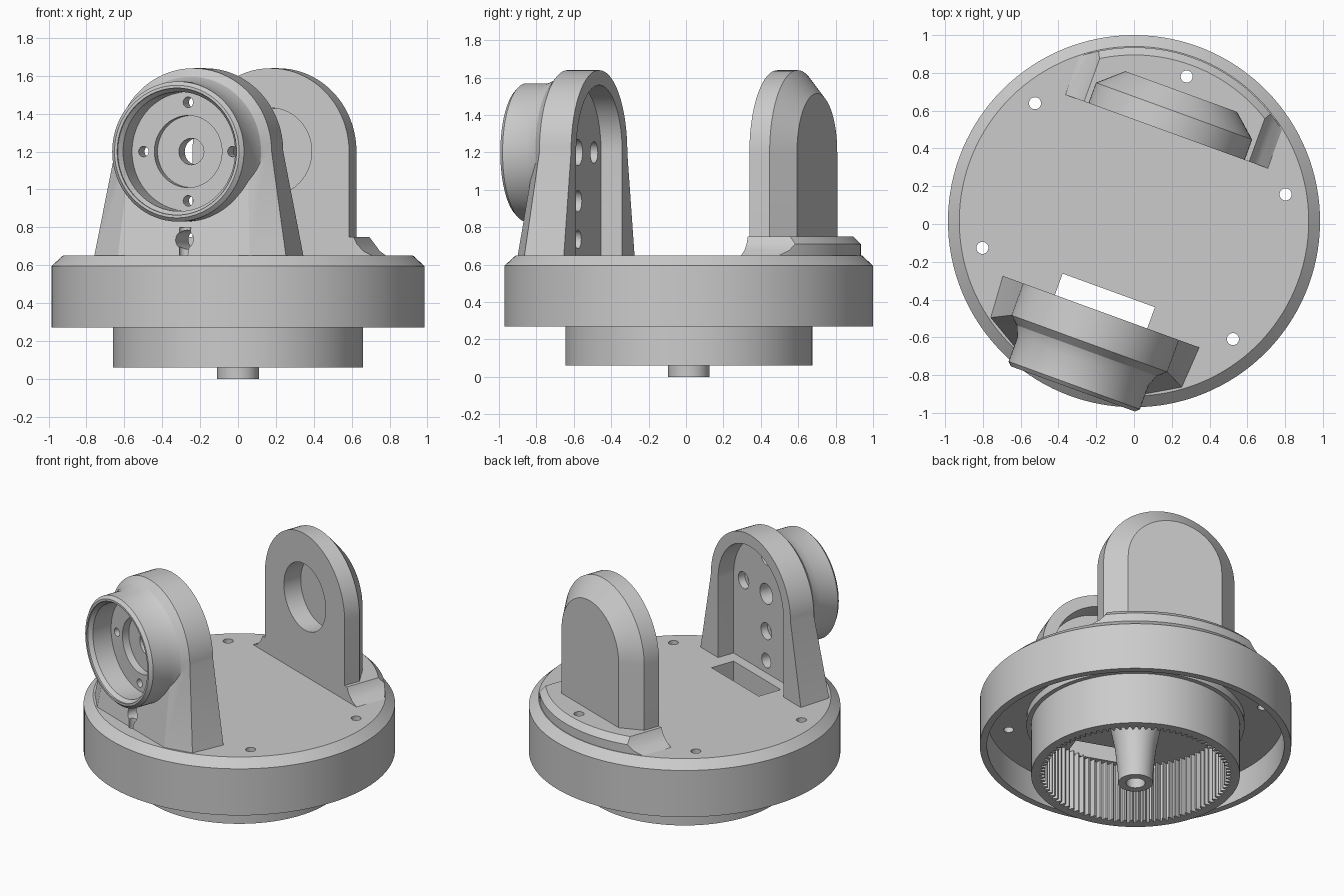
import bpy, bmesh
from math import sin, cos, pi, radians
from mathutils import Matrix

cube = bpy.data.objects.get("Cube")
if cube:
    bpy.data.objects.remove(cube, do_unlink=True)

grey = bpy.data.materials.new("plain grey")
grey.use_nodes = True
colour = (0.6, 0.6, 0.6, 1)
grey.diffuse_color = colour
grey.node_tree.nodes["Principled BSDF"].inputs["Base Color"].default_value = colour

# Everything is built square, then turned to the final heading
PLACE = Matrix.Translation((0, 0.015, 0)) @ Matrix.Rotation(radians(-20), 4, "Z")
AXIS_Z = 1.2
FLOOR = 0.65


def skin(name, rings, closed=False):
    """Solid through rings of equal point count, capped or joined end to end."""
    bm = bmesh.new()
    loops = [[bm.verts.new(PLACE @ Matrix.Translation(p).translation) for p in r] for r in rings]
    n = len(loops[0])
    pairs = list(zip(loops, loops[1:]))
    if closed:
        pairs.append((loops[-1], loops[0]))
    else:
        bm.faces.new(loops[0])
        bm.faces.new(loops[-1])
    for a, b in pairs:
        for i in range(n):
            j = (i + 1) % n
            bm.faces.new((a[i], a[j], b[j], b[i]))
    bmesh.ops.recalc_face_normals(bm, faces=bm.faces)
    mesh = bpy.data.meshes.new(name)
    bm.to_mesh(mesh)
    bm.free()
    mesh.materials.append(grey)
    obj = bpy.data.objects.new(name, mesh)
    bpy.context.collection.objects.link(obj)
    return obj


def flat_ring(r, z, x=0, y=0, n=96):
    return [(x + r * cos(2 * pi * i / n), y + r * sin(2 * pi * i / n), z) for i in range(n)]


def upright_ring(r, y, x=0, z=AXIS_Z, n=64):
    return [(x + r * cos(2 * pi * i / n), y, z + r * sin(2 * pi * i / n)) for i in range(n)]


def turned(name, profile, n=96):
    return skin(name, [flat_ring(r, z, n=n) for r, z in profile])


def barrel(name, profile, x=0, z=AXIS_Z, n=64):
    return skin(name, [upright_ring(r, y, x, z, n) for r, y in profile])


def arch(r, y, bottom, n=40):
    """Round-topped outline standing across the axis."""
    top = [(r * cos(pi * i / n), y, AXIS_Z + r * sin(pi * i / n)) for i in range(n + 1)]
    return top + [(-r, y, bottom), (r, y, bottom)]


def combine(target, tool, operation="DIFFERENCE"):
    mod = target.modifiers.new("cut", "BOOLEAN")
    mod.operation = operation
    mod.solver = "EXACT"
    mod.object = tool
    bpy.context.view_layer.objects.active = target
    bpy.ops.object.modifier_apply(modifier=mod.name)
    bpy.data.objects.remove(tool, do_unlink=True)


# Hollow turntable with a chamfered rim
base = turned("turntable", [(0.94, 0.47), (0.94, 0.27), (0.985, 0.27),
                            (0.985, 0.595), (0.925, FLOOR)], 128)

# Cable slot behind the front bracket
slot = [(-0.26, -0.39), (0.26, -0.39), (0.26, -0.56), (-0.26, -0.56)]
combine(base, skin("slot_cutter", [[(x, y, z) for x, y in slot] for z in (0.4, 0.8)]))

# Internal ring gear, its collar and the hollow centre post
TEETH = 90
count = TEETH * 4


def tooth_ring(z):
    ring = []
    for i in range(count):
        r = 0.575 if i % 4 < 2 else 0.605
        ring.append((r * cos(2 * pi * i / count), r * sin(2 * pi * i / count), z))
    return ring


gear = skin("ring_gear", [flat_ring(0.66, 0.06, n=count), flat_ring(0.66, 0.48, n=count),
                          tooth_ring(0.48), tooth_ring(0.06)], closed=True)
collar = skin("gear_collar", [flat_ring(0.69, 0.42), flat_ring(0.69, 0.48),
                              flat_ring(0.65, 0.48), flat_ring(0.65, 0.42)], closed=True)
post = turned("centre_post", [(0.06, 0.35), (0.06, 0), (0.11, 0), (0.112, 0.08),
                              (0.13, 0.25), (0.16, 0.4), (0.19, 0.48)], 48)

# Front bracket: tapered foot, round head and motor boss
foot_low = [(0.555, -0.51), (0.54, -0.74), (0.37, -0.84)]
foot_high = [(0.44, -0.51), (0.44, -0.69), (0.33, -0.755)]


def mirrored(half, z):
    return [(x, y, z) for x, y in half] + [(-x, y, z) for x, y in reversed(half)]


front = skin("front_bracket", [mirrored(foot_low, FLOOR - 0.01), mirrored(foot_high, AXIS_Z)])
combine(front, barrel("head", [(0.44, -0.51), (0.44, -0.69), (0.395, -0.73), (0.37, -0.79),
                               (0.37, -0.925), (0.35, -0.945)], n=96), "UNION")

# Motor seat, stepped recess and shaft hole
combine(front, barrel("seat_cutter", [(0.335, -1), (0.335, -0.935), (0.315, -0.91),
                                      (0.315, -0.77)], n=96))
combine(front, barrel("recess_cutter", [(0.19, -0.8), (0.19, -0.72)]))
combine(front, barrel("shaft_cutter", [(0.07, -0.8), (0.07, -0.55)], n=32))

# Arched pocket at the back of the front bracket
combine(front, skin("pocket_cutter", [arch(0.36, -0.45, 0.6), arch(0.36, -0.63, 0.6)]))

# Four counterbored motor screws and a cable hole low down
for dx, dz in ((0.25, 0), (-0.25, 0), (0, 0.26), (0, -0.26)):
    combine(front, barrel("screw_cutter", [(0.028, -0.85), (0.028, -0.68), (0.058, -0.68),
                                           (0.058, -0.6)], dx, AXIS_Z + dz, 24))
combine(front, barrel("cable_cutter", [(0.05, -0.9), (0.05, -0.6)], 0, 0.735, 24))

# Rear bracket: raised step following the rim, flared at both ends
flare = [(0.58, FLOOR - 0.01), (0.57, FLOOR), (0.52, 0.675), (0.485, 0.71), (0.465, 0.75)]
outline = flare + [(-x, z) for x, z in reversed(flare)]
rear = skin("rear_bracket", [[(x, y, z) for x, z in outline] for y in (0.505, 1.0)])
combine(rear, turned("rim_cutter", [(0.92, 0.6), (0.92, 0.71), (0.88, 0.75), (0.88, 0.8)], 128),
        "INTERSECT")

# Rear upright with bevelled back and blind bearing bore
low = FLOOR - 0.01
combine(rear, skin("upright", [arch(0.44, 0.505, low), arch(0.44, 0.62, low),
                               arch(0.315, 0.73, low)]), "UNION")
combine(rear, barrel("bearing_cutter", [(0.23, 0.45), (0.23, 0.635)]))

# Six bolt holes around the rim
for k in range(6):
    a = radians(30 + 60 * k)
    x, y = 0.815 * cos(a), 0.815 * sin(a)
    for part in (base, {1: rear, 4: front}.get(k)):
        if part:
            combine(part, skin("bolt_cutter", [flat_ring(0.032, z, x, y, 24) for z in (0.4, 0.8)]))

# Soft shading with crisp edges
bpy.ops.object.select_all(action="DESELECT")
for obj in (base, gear, collar, post, front, rear):
    obj.select_set(True)
bpy.context.view_layer.objects.active = base
bpy.ops.object.shade_smooth_by_angle(angle=radians(25))
